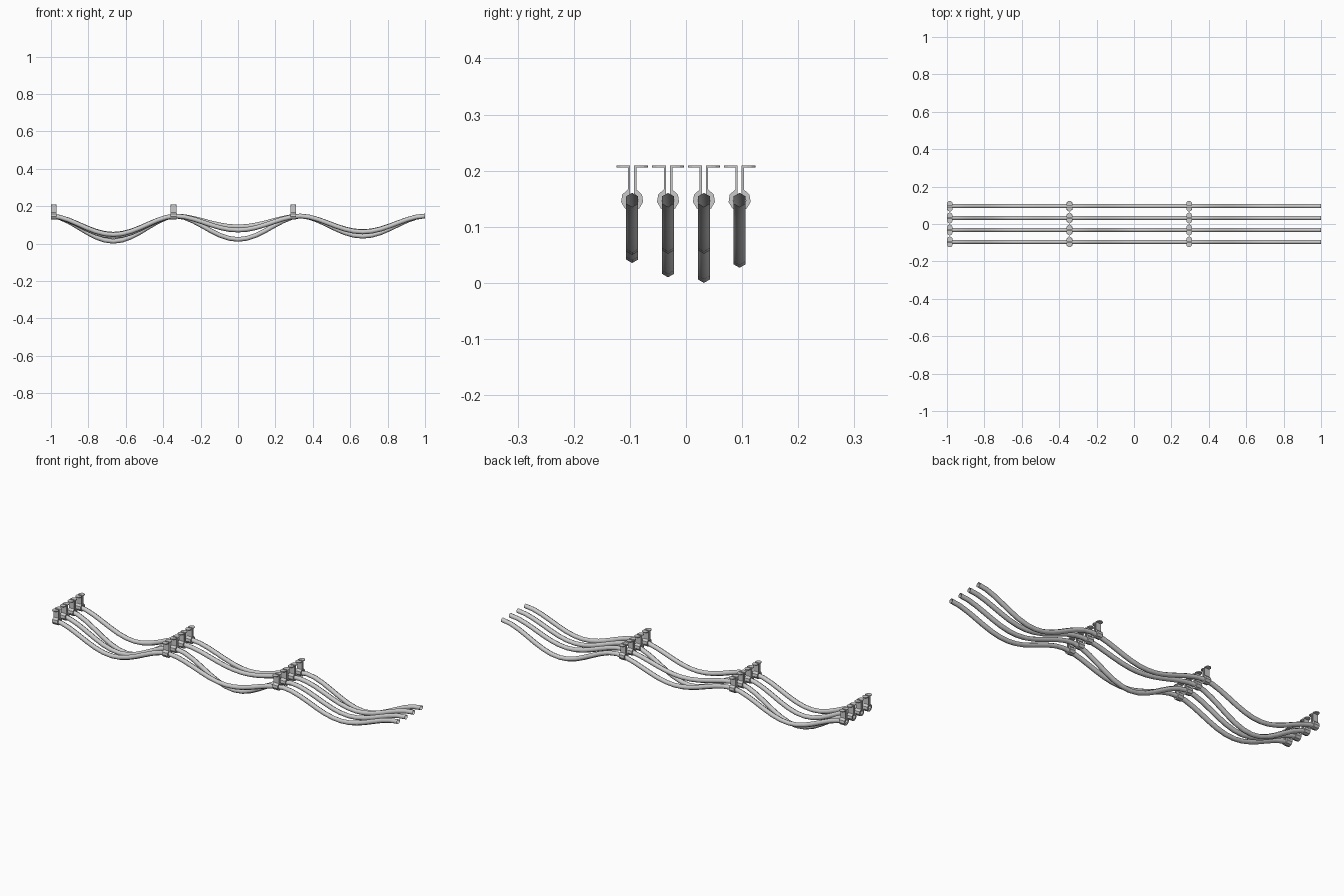
import bpy, bmesh, math
from math import sin, cos, pi

if "Cube" in bpy.data.objects:
    bpy.data.objects.remove(bpy.data.objects["Cube"])

ROWS = [-0.096, -0.032, 0.032, 0.0955]
CLAMPS = [-0.985, -0.345, 0.295]
TOP = 0.148          # cable centre height at the supports
R = 0.0125           # cable radius
# lowest underside of every cable in each of the three spans
LOWS = [(0.0355, 0.060, 0.050), (0.026, 0.010, 0.052),
        (0.000, 0.077, 0.052), (0.038, 0.060, 0.027)]
STEPS = 14


def finish(name, bm):
    bmesh.ops.recalc_face_normals(bm, faces=bm.faces)
    me = bpy.data.meshes.new(name)
    bm.to_mesh(me)
    bm.free()
    ob = bpy.data.objects.new(name, me)
    bpy.context.collection.objects.link(ob)
    return ob


def cable(name, y, lows):
    # open-ended six-sided tube swept along three sagging spans, smooth shaded
    path = []
    for s, low in enumerate(lows):
        sag = TOP - low - R
        for i in range(STEPS + (s == 2)):
            t = i / STEPS
            path.append((-1 + (s + t) * 2 / 3, TOP - sag * abs(sin(pi * t)) ** 1.8))
    bm = bmesh.new()
    rings = []
    for i, (x, z) in enumerate(path):
        a, b = path[max(i - 1, 0)], path[min(i + 1, len(path) - 1)]
        slope = math.atan2(b[1] - a[1], b[0] - a[0])
        if i in (0, len(path) - 1):
            slope = 0
        ring = []
        for k in range(6):
            ang = pi / 2 + k * pi / 3
            h = R * sin(ang)
            ring.append(bm.verts.new((x - h * sin(slope), y + R * cos(ang), z + h * cos(slope))))
        rings.append(ring)
    for a, b in zip(rings, rings[1:]):
        for k in range(6):
            j = (k + 1) % 6
            bm.faces.new((a[k], a[j], b[j], b[k])).smooth = True
    return finish(name, bm)


def arc(r, half_gap, n):
    # open loop from the left strap, under the cable, to the right strap
    g = math.asin(half_gap / r)
    return [(r * cos(a), TOP + r * sin(a)) for a in
            (pi / 2 + g + (2 * pi - 2 * g) * i / n for i in range(n + 1))]


def clamp(name, x, y):
    # ring, twin straps and rounded flanges as matched outer and inner outlines
    low, high, half = 0.2055, 0.2095, 0.015
    tips = [(0.0135 + half * cos(a), half * sin(a)) for a in (pi / 16, pi / 6, pi / 3, pi / 2)]
    left = [(-d, w) for d, w in tips]
    right = tips[::-1]
    outer = [(d, low) for d, w in left] + [(-0.0075, low)] + arc(0.020, 0.0075, 8) \
        + [(0.0075, low)] + [(d, low) for d, w in right]
    inner = [(d, high) for d, w in left] + [(-0.0035, high)] + arc(0.0115, 0.0035, 8) \
        + [(0.0035, high)] + [(d, high) for d, w in right]
    widths = [w for d, w in left] + [half] * 11 + [w for d, w in right]
    bm = bmesh.new()
    sections = []
    for p, q, w in zip(outer, inner, widths):
        sections.append([bm.verts.new((x + dx, y + c[0], c[1]))
                         for dx, c in ((-w, p), (w, p), (w, q), (-w, q))])
    for a, b in zip(sections, sections[1:]):
        for k in range(4):
            j = (k + 1) % 4
            bm.faces.new((a[k], a[j], b[j], b[k]))
    bm.faces.new(sections[0])
    bm.faces.new(sections[-1])
    return finish(name, bm)


for n, y in enumerate(ROWS):
    cable(f"cable_{n + 1}", y, LOWS[n])
    for m, x in enumerate(CLAMPS):
        clamp(f"clamp_{n + 1}_{m + 1}", x, y)
